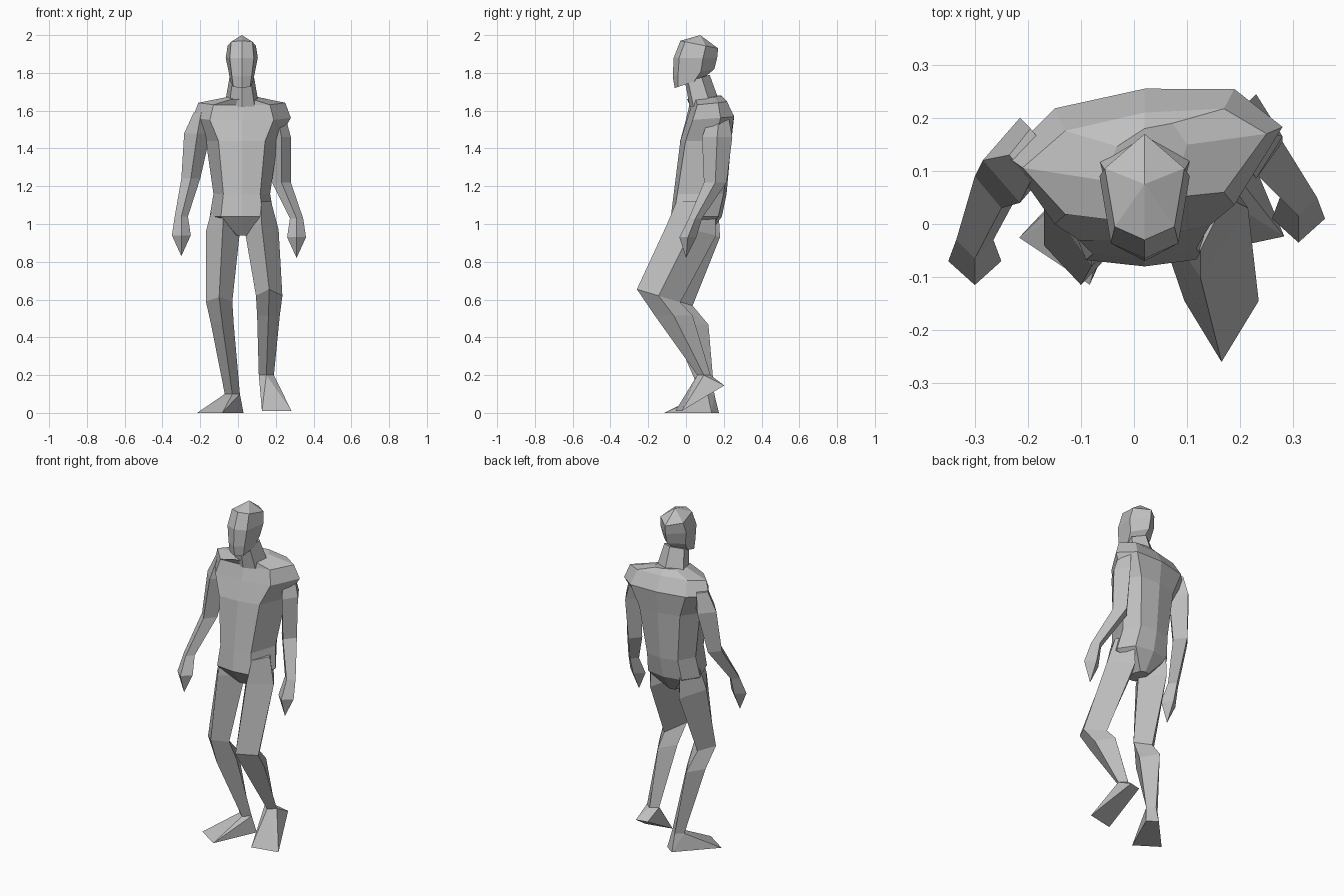
import bpy
import bmesh
from mathutils import Vector

cube = bpy.data.objects.get("Cube")
if cube:
    bpy.data.objects.remove(cube, do_unlink=True)

# One plain clay colour
clay = bpy.data.materials.new("grey_clay")
clay.use_nodes = True
clay_colour = (.52, .52, .52, 1)
clay.diffuse_color = clay_colour
clay.node_tree.nodes["Principled BSDF"].inputs["Base Color"].default_value = clay_colour


def mirrored(half):
    """Complete a cross-section from its left half, listed front to back."""
    return half + [(-u, v) for u, v in reversed(half[1:-1])]


diamond_section = mirrored([(0, -1), (1, 0), (0, 1)])
head_section = mirrored([(0, -1), (.75, -.75), (1, .35), (0, 1)])
torso_section = mirrored([(0, -1), (.65, -.9), (1, .2), (.65, .85), (0, 1)])


def ring(centre, width, depth, section=diamond_section, lift=0, twist=0):
    """Place a cross-section; lift raises its back, twist moves its left side back."""
    return [centre + Vector((width * u, depth * v + twist * u, lift * v))
            for u, v in section]


def finish(name, bm):
    """Clean the mesh, face it outward and place it in the scene."""
    bmesh.ops.remove_doubles(bm, verts=bm.verts, dist=.001)
    bmesh.ops.recalc_face_normals(bm, faces=bm.faces)
    mesh = bpy.data.meshes.new(name)
    bm.to_mesh(mesh)
    bm.free()
    mesh.materials.append(clay)
    body_part = bpy.data.objects.new(name, mesh)
    bpy.context.scene.collection.objects.link(body_part)


def loft(name, rings):
    """Skin a stack of matching rings and close both ends."""
    bm = bmesh.new()
    loops = [[bm.verts.new(point) for point in points] for points in rings]
    for lower, upper in zip(loops, loops[1:]):
        for i in range(len(lower)):
            bm.faces.new((lower[i - 1], lower[i], upper[i], upper[i - 1]))
    bm.faces.new(loops[0])
    bm.faces.new(loops[-1])
    finish(name, bm)


def hull(name, points):
    """Wrap a faceted shell round a few points."""
    bm = bmesh.new()
    for point in points:
        bm.verts.new(point)
    bmesh.ops.convex_hull(bm, input=bm.verts)
    finish(name, bm)


def trunk_part(name, section, rows, twist=0):
    """Loft level sections given as height, depth position, half width, half depth, lift."""
    loft(name, [ring(Vector((.02, y, z)), width, depth, section, lift, twist * (z - 1))
                for z, y, width, depth, lift in rows])


def arm(side, armpit, elbow, palm, upper_width):
    """Build an arm from its joints, rooted inside the shoulder, with a pointed hand."""
    armpit, elbow, palm = Vector(armpit), Vector(elbow), Vector(palm)
    inward = -.02 if side == "left" else .02
    shoulder = armpit + Vector((inward, .01, .11))
    wrist = palm + Vector((0, .04, .1))
    fingertip = palm + Vector((0, -.01, -.11))
    loft(side + "_arm", [
        ring(shoulder, .04, .05),
        ring(armpit, upper_width, .08),
        ring(elbow, .05, .06),
        ring(wrist, .035, .035),
        ring(palm, .05, .045),
        ring(fingertip, 0, 0),
    ])


def leg(side, hip, knee, ankle, heel, toe, knee_depth):
    """Build a leg from its joints and a wedge foot that widens from heel to toe."""
    hip, knee, ankle, heel, toe = map(Vector, (hip, knee, ankle, heel, toe))
    calf = knee.lerp(ankle, .25) + Vector((0, .02, 0))
    loft(side + "_leg", [
        ring(hip + Vector((0, .02, .15)), .05, .1),
        ring(hip, .09, .13, lift=-.03),
        ring(knee, .07, knee_depth, lift=-.3 * knee_depth),
        ring(calf, .06, .1),
        ring(ankle, .04, .035),
    ])
    across = (toe - heel).cross(Vector((0, 0, 1))).normalized()
    sole = [point + across * half_width * sign
            for point, half_width in ((heel, .035), (toe, .08))
            for sign in (-1, 1)]
    hull(side + "_foot", ring(ankle, .04, .035) + sole)


# Torso from crotch to collar, with the right shoulder turned forward
trunk_part("torso", torso_section, [
    (.94, .06, .04, .06, 0),
    (1.04, .055, .17, .135, 0),
    (1.16, .075, .15, .14, 0),
    (1.44, .105, .19, .135, 0),
    (1.56, .13, .26, .125, .01),
    (1.64, .12, .23, .09, .01),
    (1.67, .1, .08, .08, .01),
], twist=.05)

# Neck and head, leaning forward
trunk_part("neck", head_section, [
    (1.63, .1, .09, .08, .01),
    (1.77, .06, .065, .065, .02),
])
trunk_part("head", head_section, [
    (1.745, .015, .06, .075, .025),
    (1.8, .04, .07, .11, .02),
    (1.88, .05, .085, .115, 0),
    (1.95, .07, .075, .1, -.02),
    (2, .075, 0, 0, 0),
])

# Arms hanging, the right hand further forward
arm("right", (-.215, .12, 1.48), (-.25, .09, 1.24), (-.3, -.07, .94), .07)
arm("left", (.23, .165, 1.46), (.23, .155, 1.22), (.31, .01, .93), .05)

# Legs: the right one standing, the left one bent with its heel raised
leg("right", (-.08, .05, .96), (-.1, -.04, .59), (-.03, .115, .1),
    heel=(0, .155, 0), toe=(-.15, -.07, 0), knee_depth=.075)
leg("left", (.125, .03, .97), (.165, -.145, .62), (.15, .095, .2),
    heel=(.155, .195, .145), toe=(.205, -.04, .01), knee_depth=.115)
